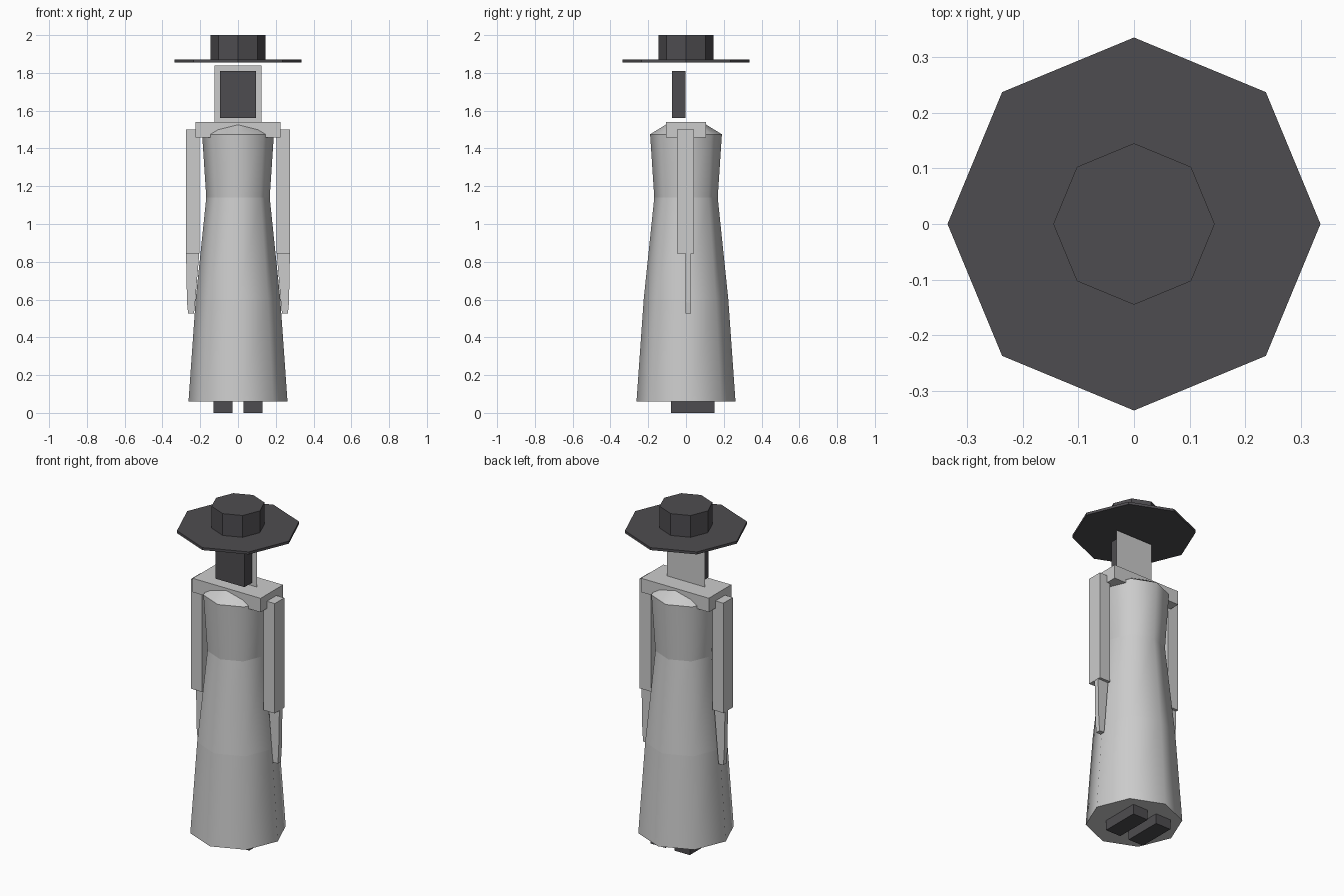
import bpy, bmesh, math

cube = bpy.data.objects.get("Cube")
if cube:
    bpy.data.objects.remove(cube, do_unlink=True)


def material(name, colour):
    m = bpy.data.materials.new(name)
    m.use_nodes = True
    m.diffuse_color = (*colour, 1)
    bsdf = next(n for n in m.node_tree.nodes if n.type == 'BSDF_PRINCIPLED')
    bsdf.inputs["Base Color"].default_value = (*colour, 1)
    return m


GREY = material("light grey cloth", (0.6, 0.6, 0.6))
DARK = material("charcoal", (0.076, 0.073, 0.08))


def loft(name, rings, mat):
    """Closed solid through a list of equal-length rings of points."""
    bm = bmesh.new()
    loops = [[bm.verts.new(p) for p in ring] for ring in rings]
    n = len(loops[0])
    for a, b in zip(loops, loops[1:]):
        for i in range(n):
            j = (i + 1) % n
            bm.faces.new((a[i], a[j], b[j], b[i]))
    bm.faces.new(loops[0][::-1])
    bm.faces.new(loops[-1])
    bmesh.ops.recalc_face_normals(bm, faces=bm.faces)
    mesh = bpy.data.meshes.new(name)
    bm.to_mesh(mesh)
    bm.free()
    mesh.materials.append(mat)
    ob = bpy.data.objects.new(name, mesh)
    bpy.context.collection.objects.link(ob)
    return ob


def octagon(r, z):
    return [(r * math.cos(k * math.pi / 4), r * math.sin(k * math.pi / 4), z)
            for k in range(8)]


def rect(x0, x1, y0, y1, z):
    return [(x0, y0, z), (x1, y0, z), (x1, y1, z), (x0, y1, z)]


def box(name, x, y, z, mat):
    return loft(name, [rect(*x, *y, h) for h in z], mat)


# Hat
loft("hat_brim", [octagon(0.335, 1.855), octagon(0.335, 1.87)], DARK)
loft("hat_crown", [octagon(0.145, 1.87), octagon(0.145, 2.0)], DARK)

# Face block in front of a flat head panel
box("face", (-0.095, 0.095), (-0.075, -0.002), (1.56, 1.81), DARK)
panel = bpy.data.meshes.new("head_panel")
panel.from_pydata([(-0.125, 0, 1.54), (0.125, 0, 1.54), (0.125, 0, 1.84), (-0.125, 0, 1.84)],
                  [], [(0, 1, 2, 3)])
panel.materials.append(GREY)
bpy.context.collection.objects.link(bpy.data.objects.new("head_panel", panel))

# Shoulders
box("shoulders", (-0.224, 0.224), (-0.107, 0.105), (1.457, 1.54), GREY)

# Dress: eight-sided, smooth around, with crisp seams between bands
profile = [(0.262, 0.06), (0.224, 0.6), (0.168, 1.14), (0.19, 1.475), (0.1, 1.53)]
dress = loft("dress", [octagon(r, z) for r, z in profile], GREY)
for p in dress.data.polygons:
    p.use_smooth = abs(p.normal.z) < 0.9
for e in dress.data.edges:
    a, b = (dress.data.vertices[i].co for i in e.vertices)
    e.use_edge_sharp = abs(a.z - b.z) < 0.001

# Arms, hands and feet, one of each per side
for side, s in (("left", 1), ("right", -1)):
    box(side + "_arm", (s * 0.203, s * 0.276), (-0.048, 0.042), (0.845, 1.5), GREY)
    loft(side + "_hand", [rect(s * a, s * b, -0.003, 0.026, z) for a, b, z in
                          ((0.233, 0.264, 0.525), (0.227, 0.27, 0.585),
                           (0.205, 0.275, 0.845))], GREY)
    box(side + "_foot", (s * 0.03, s * 0.13), (-0.08, 0.15), (0, 0.065), DARK)
